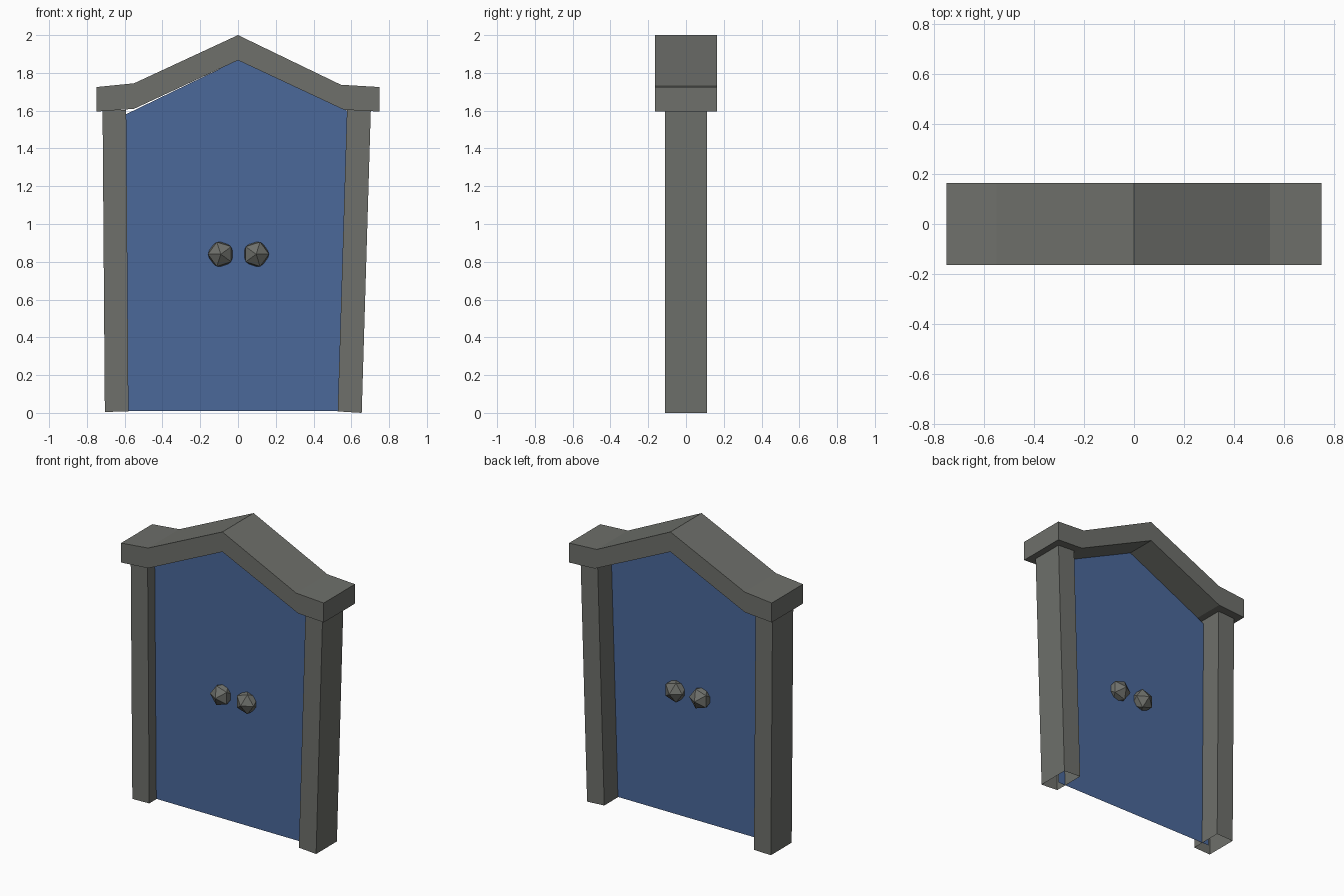
import bpy
import bmesh
from math import radians
from mathutils import Matrix

if "Cube" in bpy.data.objects:
    bpy.data.objects.remove(bpy.data.objects["Cube"])


def material(name, rgb):
    m = bpy.data.materials.new(name)
    m.diffuse_color = (*rgb, 1.0)
    m.use_nodes = True
    m.node_tree.nodes["Principled BSDF"].inputs["Base Color"].default_value = m.diffuse_color
    return m


stone = material("grey_stone", (0.156, 0.161, 0.146))
paint = material("blue_paint", (0.069, 0.138, 0.323))


def add_object(name, bm, mat):
    mesh = bpy.data.meshes.new(name)
    bm.to_mesh(mesh)
    bm.free()
    mesh.materials.append(mat)
    ob = bpy.data.objects.new(name, mesh)
    bpy.context.collection.objects.link(ob)
    return ob


def extrude_profile(name, profile, half_depth, mat, open_edges=()):
    """Solid from an (x, z) outline; edges listed in open_edges get no wall."""
    bm = bmesh.new()
    front = [bm.verts.new((x, -half_depth, z)) for x, z in profile]
    back = [bm.verts.new((x, half_depth, z)) for x, z in profile]
    bm.faces.new(front)
    bm.faces.new(back[::-1])
    n = len(profile)
    for i in range(n):
        if i not in open_edges:
            j = (i + 1) % n
            bm.faces.new((front[j], front[i], back[i], back[j]))
    bmesh.ops.recalc_face_normals(bm, faces=bm.faces)
    return add_object(name, bm, mat)


# Slightly leaning posts, open at the ends
extrude_profile("left_post", [(-0.705, 0.005), (-0.58, 0.008), (-0.592, 1.605), (-0.717, 1.6)],
                0.11, stone, open_edges=(0, 2))
extrude_profile("right_post", [(0.528, 0.008), (0.655, 0.0), (0.703, 1.6), (0.577, 1.605)],
                0.11, stone, open_edges=(0, 2))

# Peaked lintel with flared ends
extrude_profile("lintel", [(-0.75, 1.595), (-0.55, 1.61), (0, 1.867), (0.56, 1.605), (0.75, 1.595),
                           (0.75, 1.725), (0.545, 1.737), (0, 2.0), (-0.55, 1.745), (-0.75, 1.725)],
                0.165, stone)

# Thin door panel between the posts
DOOR_Y = -0.035
bm = bmesh.new()
outline = [(-0.63, 0.01), (0.58, 0.01), (0.62, 1.58), (0, 1.868), (-0.63, 1.563)]
bm.faces.new([bm.verts.new((x, DOOR_Y, z)) for x, z in outline])
add_object("door_panel", bm, paint)

# Faceted knobs passing through the door
for name, x, turn in (("left_knob", -0.091, 0), ("right_knob", 0.096, 180)):
    bm = bmesh.new()
    place = (Matrix.Translation((x, DOOR_Y, 0.84)) @ Matrix.Rotation(radians(-90), 4, 'X')
             @ Matrix.Rotation(radians(turn), 4, 'Z'))
    bmesh.ops.create_icosphere(bm, subdivisions=1, radius=0.076, matrix=place)
    add_object(name, bm, stone)
